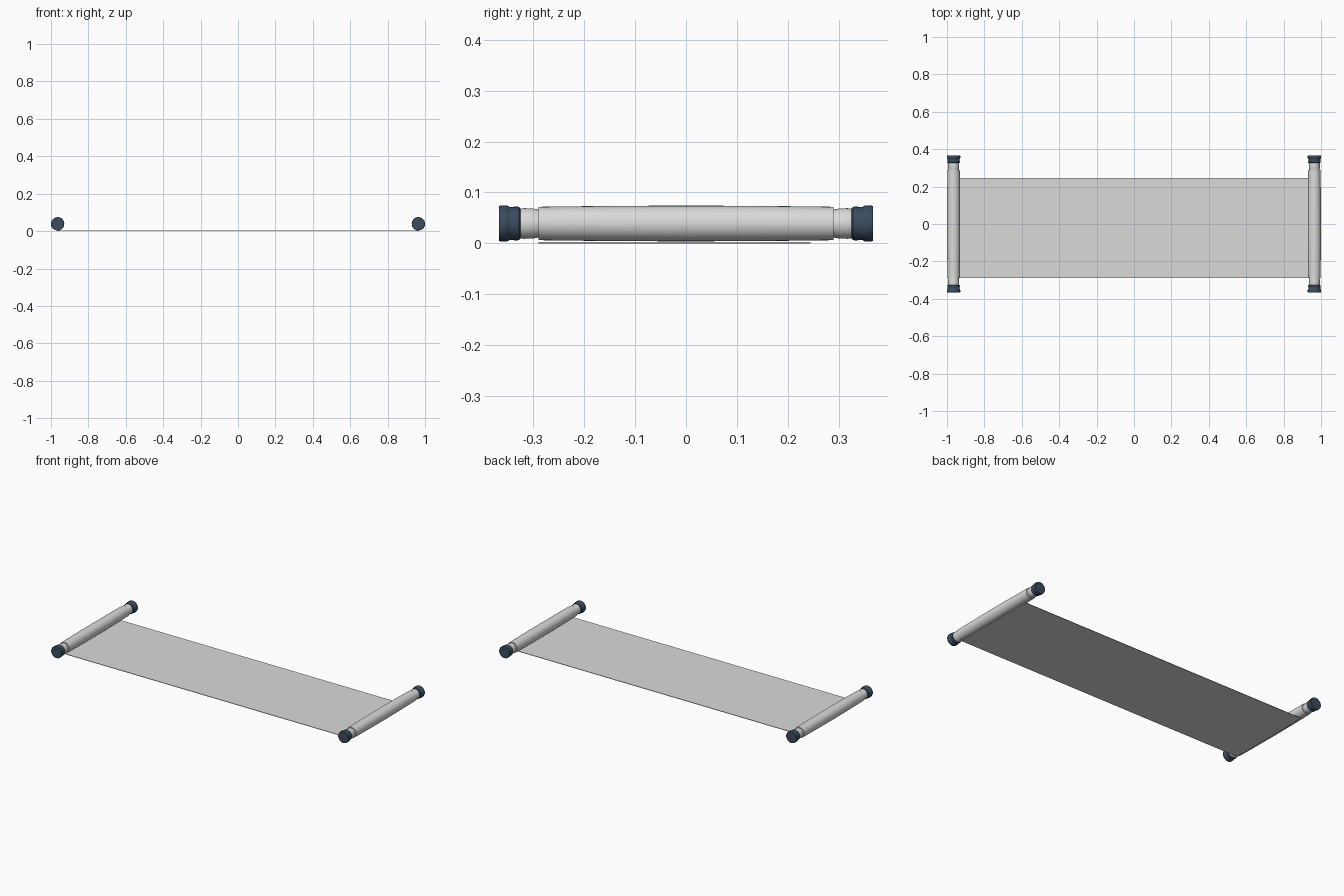
import bpy, bmesh, math

if "Cube" in bpy.data.objects:
    bpy.data.objects.remove(bpy.data.objects["Cube"])

def material(name, rgb):
    m = bpy.data.materials.new(name)
    m.diffuse_color = (*rgb, 1)
    m.use_nodes = True
    m.node_tree.nodes["Principled BSDF"].inputs["Base Color"].default_value = m.diffuse_color
    return m

PAPER = material("pale grey paper", (0.69, 0.71, 0.69))
NAVY = material("dark slate blue", (0.042, 0.072, 0.112))
SEGS = 32
AXIS_X, AXIS_Z = 0.9645, 0.039

def lathe(name, profile, x, mat):
    """Revolve (y, radius) points about a y-parallel axis and close both ends."""
    bm = bmesh.new()
    rings = []
    for y, r in profile:
        rings.append([bm.verts.new((r * math.cos(2 * math.pi * i / SEGS), y,
                                    r * math.sin(2 * math.pi * i / SEGS))) for i in range(SEGS)])
    for a, b in zip(rings, rings[1:]):
        for i in range(SEGS):
            j = (i + 1) % SEGS
            bm.faces.new((a[i], a[j], b[j], b[i]))
    bm.faces.new(rings[0])
    bm.faces.new(rings[-1])
    bmesh.ops.recalc_face_normals(bm, faces=bm.faces)
    me = bpy.data.meshes.new(name)
    bm.to_mesh(me)
    bm.free()
    me.materials.append(mat)
    ob = bpy.data.objects.new(name, me)
    ob.location = (x, 0, AXIS_Z)
    bpy.context.collection.objects.link(ob)
    bpy.ops.object.select_all(action='DESELECT')
    ob.select_set(True)
    bpy.context.view_layer.objects.active = ob
    bpy.ops.object.shade_smooth_by_angle(angle=math.radians(35))
    return ob

# Rolled paper: barely barrel shaped
roll = [(-0.29 + 0.58 * k / 8, 0.0328 + 0.0022 * (1 - ((k - 4) / 4) ** 2)) for k in range(9)]
# Handle neck, and flared end knob
neck = [(0.285, 0.0275), (0.293, 0.028), (0.303, 0.0298), (0.318, 0.0300), (0.332, 0.0285)]
knob = [(0.325, 0.0285), (0.328, 0.0325), (0.333, 0.0335), (0.341, 0.0325), (0.347, 0.0325),
        (0.350, 0.0345), (0.353, 0.0357), (0.363, 0.0357), (0.367, 0.0345)]

for side, x in (("left", -AXIS_X), ("right", AXIS_X)):
    lathe(side + "_paper_roll", roll, x, PAPER)
    for end, s in (("front", -1), ("back", 1)):
        lathe(f"{side}_{end}_neck", [(s * y, r) for y, r in neck], x, PAPER)
        lathe(f"{side}_{end}_knob", [(s * y, r) for y, r in knob], x, NAVY)

# Unrolled sheet lying flat between the rolls
bpy.ops.mesh.primitive_cube_add(size=1, location=(0, -0.0225, 0.0015))
sheet = bpy.context.object
sheet.name = "unrolled_sheet"
sheet.scale = (2 * AXIS_X, 0.535, 0.003)
sheet.data.materials.append(PAPER)
